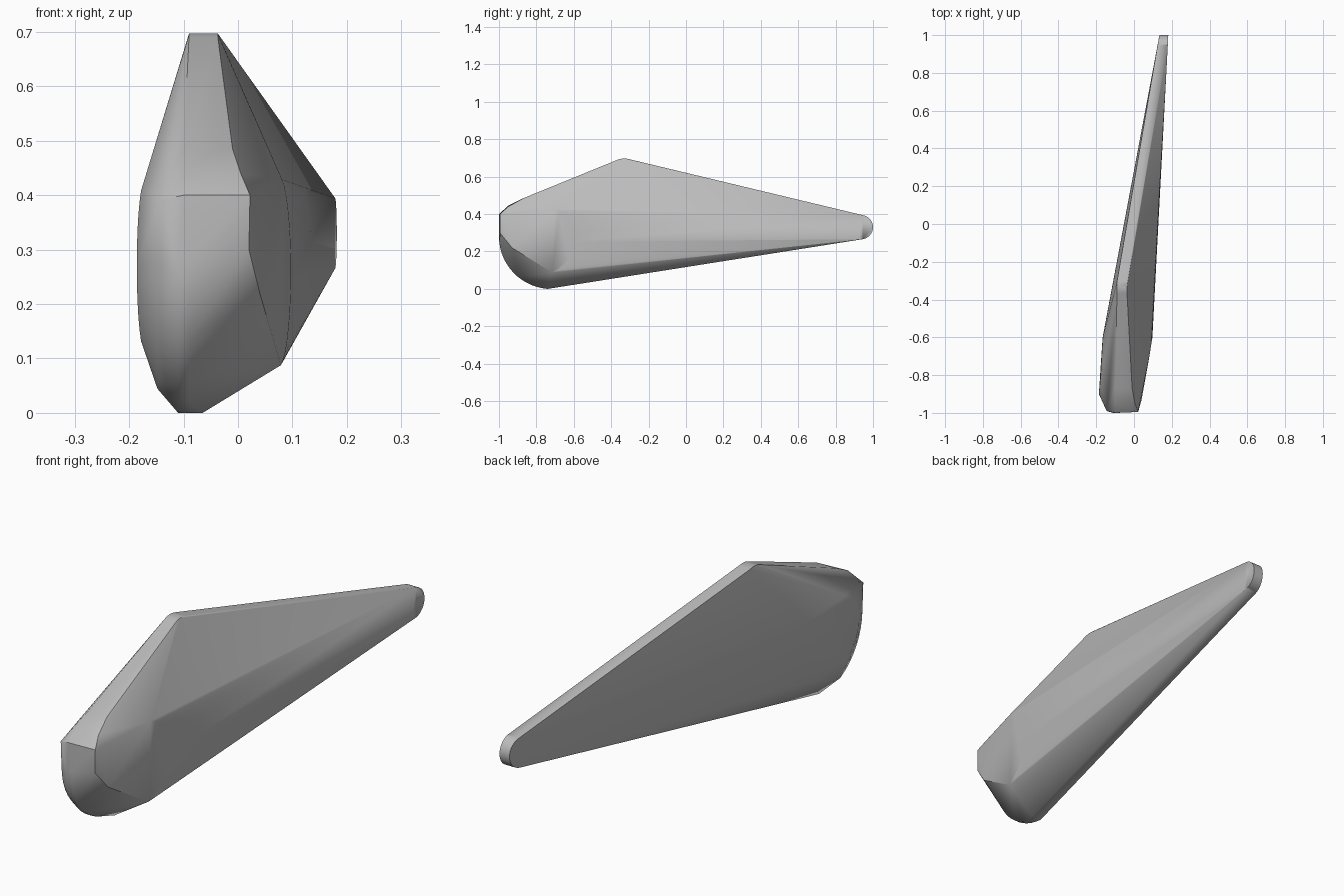
import bpy, bmesh
from math import sin, cos, radians

# Remove the default cube
cube = bpy.data.objects.get("Cube")
if cube:
    bpy.data.objects.remove(cube, do_unlink=True)

# Plain grey material
grey = bpy.data.materials.new("plain_grey")
grey.use_nodes = True
colour = (0.5, 0.5, 0.5, 1)
grey.diffuse_color = colour
grey.node_tree.nodes["Principled BSDF"].inputs["Base Color"].default_value = colour
grey.node_tree.nodes["Principled BSDF"].inputs["Roughness"].default_value = 0.6


def arc(y, z, ry, rz, start, end, steps):
    """Points (y, z) on an elliptical arc, angles in degrees."""
    angles = [radians(start + (end - start) * i / steps) for i in range(steps + 1)]
    return [(y + ry * cos(a), z + rz * sin(a)) for a in angles]


points = []

# Rounded nose rim, narrow across the bottom
for y, z in arc(-0.72, 0.28, 0.28, 0.28, 180, 266, 14):
    points += [(-0.11, y, z), (-0.09, y, z)]
points += [(-0.065, -0.74, 0.0), (-0.11, -0.74, 0.0)]

# Brow edge over the nose and the slope leading to the crest
points += [(-0.145, -0.99, 0.39), (-0.1, -1.0, 0.4), (0.022, -0.995, 0.4),
           (-0.1, -0.95, 0.445), (0.005, -0.95, 0.44),
           (-0.1, -0.87, 0.485), (-0.01, -0.87, 0.485)]

# Right cheek: bevelled rim that bulges outward
for y, z in arc(-0.72, 0.28, 0.26, 0.26, 165, 245, 10):
    points.append((-0.148, y, z))
for y, z in arc(-0.74, 0.27, 0.16, 0.16, 120, 240, 10):
    points.append((-0.17 - 0.1 * (-0.74 - y), y, z))
points += [(-0.17, -0.8, 0.41), (-0.165, -0.6, 0.38),
           (-0.166, -0.6, 0.3), (-0.162, -0.62, 0.12)]

# Left cheek: front corner and curved side ridge
points += [(0.04, -0.93, 0.22), (0.02, -0.995, 0.3)]
for y, z in arc(-0.74, 0.26, 0.14, 0.175, -80, 75, 14):
    points.append((0.075 + 0.16 * (y + 0.74), y, z))

# Crest at the top
for y, z in arc(-0.33, 0.597, 0.1, 0.1, 75, 112, 6):
    points += [(-0.09, y, z), (-0.037, y, z)]

# Rounded tail tip, following the taper of the sides
for y, z in arc(0.935, 0.33, 0.065, 0.065, -100, 80, 18):
    points += [(0.122 + 0.18 * (y - 0.93), y, z), (0.178 + 0.05 * (y - 0.93), y, z)]

# Wrap a tight skin over the whole form
bm = bmesh.new()
for p in points:
    bm.verts.new(p)
bmesh.ops.convex_hull(bm, input=bm.verts[:])
bmesh.ops.delete(bm, geom=[v for v in bm.verts if not v.link_faces], context='VERTS')
bmesh.ops.remove_doubles(bm, verts=bm.verts[:], dist=0.001)
bmesh.ops.recalc_face_normals(bm, faces=bm.faces[:])
mesh = bpy.data.meshes.new("tapered_body")
bm.to_mesh(mesh)
bm.free()
mesh.materials.append(grey)
body = bpy.data.objects.new("tapered_body", mesh)
bpy.context.collection.objects.link(body)

# Smooth shading with crisp corners kept
bpy.ops.object.select_all(action='DESELECT')
body.select_set(True)
bpy.context.view_layer.objects.active = body
bpy.ops.object.shade_smooth_by_angle(angle=radians(40))
